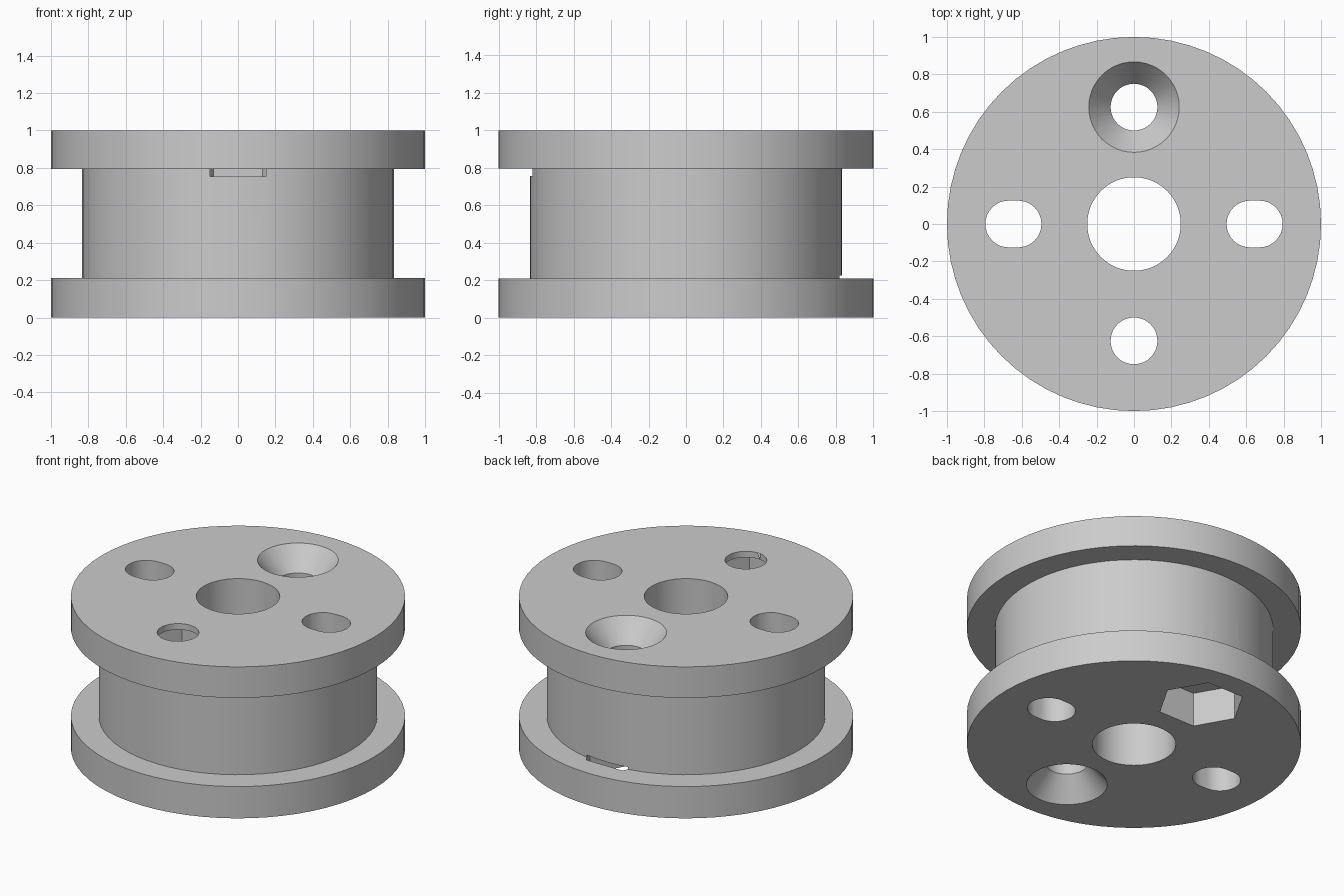
import bpy
import bmesh
from math import pi, cos, sin, radians

if "Cube" in bpy.data.objects:
    bpy.data.objects.remove(bpy.data.objects["Cube"], do_unlink=True)

grey = bpy.data.materials.new("plain_grey")
grey.use_nodes = True
grey.diffuse_color = (0.6, 0.6, 0.6, 1)
grey.node_tree.nodes["Principled BSDF"].inputs["Base Color"].default_value = (0.6, 0.6, 0.6, 1)


def make_object(name, bm):
    bmesh.ops.recalc_face_normals(bm, faces=bm.faces)
    mesh = bpy.data.meshes.new(name)
    bm.to_mesh(mesh)
    bm.free()
    mesh.materials.append(grey)
    obj = bpy.data.objects.new(name, mesh)
    bpy.context.collection.objects.link(obj)
    return obj


def lathe(name, profile, centre=(0, 0), sides=64, closed=False):
    """Turn (radius, z) points about a vertical axis; open profiles get end caps."""
    bm = bmesh.new()
    rings = [[bm.verts.new((centre[0] + r * cos(2 * pi * i / sides),
                            centre[1] + r * sin(2 * pi * i / sides), z))
              for i in range(sides)] for r, z in profile]
    pairs = list(zip(rings, rings[1:]))
    if closed:
        pairs.append((rings[-1], rings[0]))
    else:
        bm.faces.new(rings[0])
        bm.faces.new(rings[-1])
    for low, high in pairs:
        for i in range(sides):
            j = (i + 1) % sides
            bm.faces.new((low[i], low[j], high[j], high[i]))
    return make_object(name, bm)


def slot(name, side):
    """Upright prism with rounded ends, lengthened along x."""
    bm = bmesh.new()
    points = []
    for k in range(34):
        end, step = divmod(k, 17)
        a = -pi / 2 + pi * (step / 16 + end)
        mid = 0.67 if end == 0 else 0.62
        points.append((side * (mid + HOLE * cos(a)), HOLE * sin(a)))
    base = bm.faces.new([bm.verts.new((x, y, -0.1)) for x, y in points])
    top = bmesh.ops.extrude_face_region(bm, geom=[base])["geom"]
    bmesh.ops.translate(bm, vec=(0, 0, 1.2),
                        verts=[v for v in top if isinstance(v, bmesh.types.BMVert)])
    return make_object(name, bm)


HOLE, SINK, NUT = 0.125, 0.242, 0.262
BOLT_Y, DEPTH = 0.625, 0.143

# Spool body: two flanges, a narrower drum and the centre bore
spool = lathe("spool_body", [(0.25, 0), (1, 0), (1, 0.21), (0.833, 0.21),
                             (0.833, 0.795), (1, 0.795), (1, 1), (0.25, 1)],
              closed=True)

# Bolt holes with conical seats: rear opens upward, front opens downward
flare = SINK + (SINK - HOLE) * 0.1 / DEPTH
rear_bolt = [(HOLE, -0.1), (HOLE, 1 - DEPTH), (flare, 1.1)]
front_bolt = [(flare, -0.1), (HOLE, DEPTH), (HOLE, 1.1)]
cutters = [
    lathe("rear_bolt_cutter", rear_bolt, (0, BOLT_Y), 48),
    lathe("front_bolt_cutter", front_bolt, (0, -BOLT_Y), 48),
    # Hexagonal nut pockets
    lathe("rear_nut_cutter", [(NUT, -0.1), (NUT, 0.225)], (0, BOLT_Y), 6),
    lathe("front_nut_cutter", [(NUT, 0.755), (NUT, 0.96)], (0, -BOLT_Y), 6),
    # Side slots
    slot("left_slot_cutter", 1),
    slot("right_slot_cutter", -1),
]

bpy.ops.object.select_all(action="DESELECT")
spool.select_set(True)
bpy.context.view_layer.objects.active = spool
for cutter in cutters:
    cutter.hide_render = True
    mod = spool.modifiers.new(cutter.name, "BOOLEAN")
    mod.operation = "DIFFERENCE"
    mod.solver = "EXACT"
    mod.object = cutter
    bpy.ops.object.modifier_apply(modifier=mod.name)
    bpy.data.objects.remove(cutter, do_unlink=True)

bpy.ops.object.shade_smooth_by_angle(angle=radians(25))
